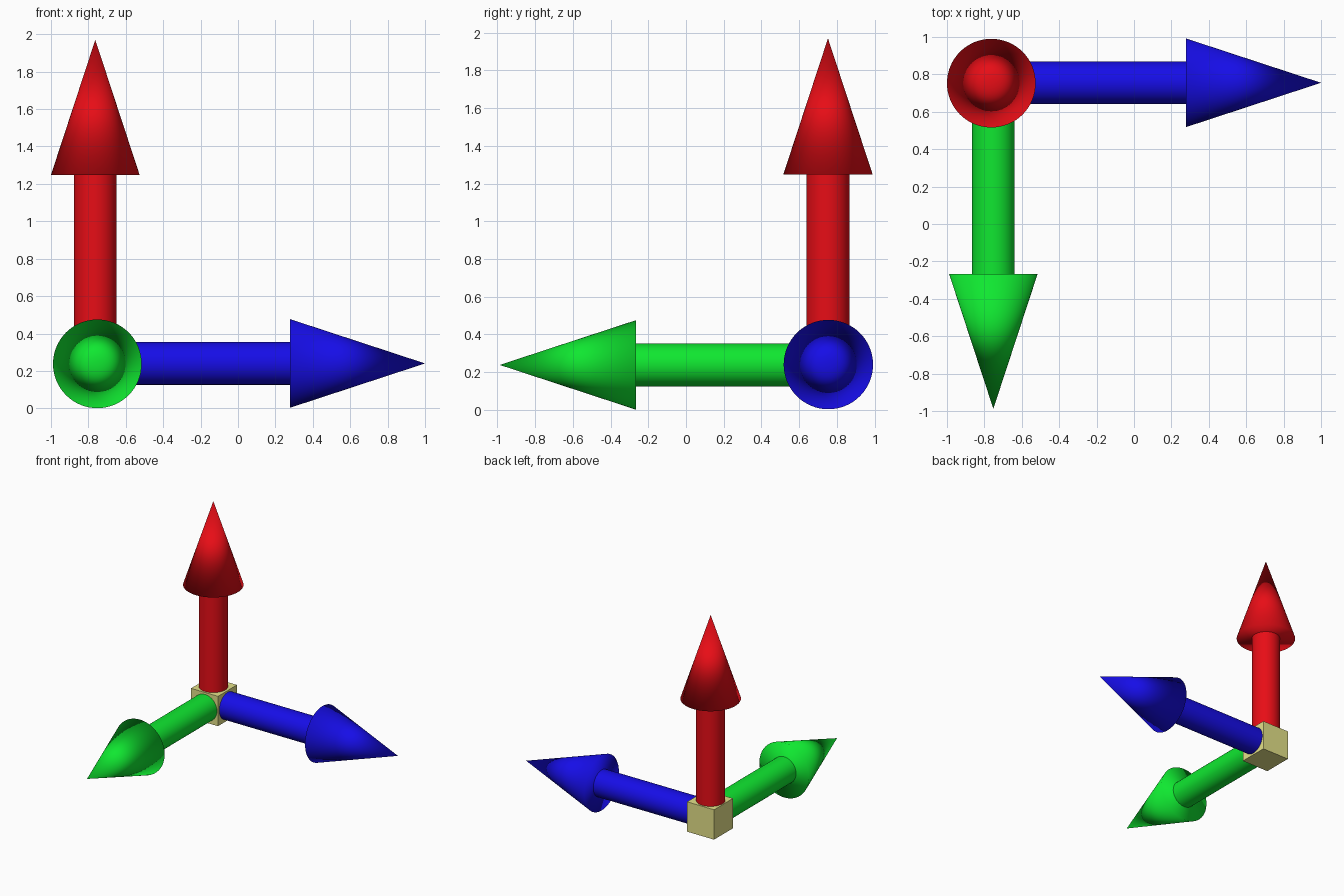
import bpy
import math
from mathutils import Vector

if "Cube" in bpy.data.objects:
    bpy.data.objects.remove(bpy.data.objects["Cube"])

SIDES = 64
SHAFT_R, HEAD_R = 0.114, 0.237
HEAD_LEN = 0.722


def material(name, rgb):
    m = bpy.data.materials.new(name)
    m.diffuse_color = (*rgb, 1)
    m.use_nodes = True
    m.node_tree.nodes["Principled BSDF"].inputs["Base Color"].default_value = m.diffuse_color
    return m


def finish(name, mat):
    ob = bpy.context.object
    ob.name = name
    ob.data.materials.append(mat)
    return ob


def arrow(name, start, direction, length, mat):
    """Round shaft from the cube face plus a pointed head, total given length."""
    start, d = Vector(start), Vector(direction)
    rot = d.to_track_quat('Z', 'Y').to_euler()
    shaft_len = length - HEAD_LEN
    # shaft
    bpy.ops.mesh.primitive_cylinder_add(
        vertices=SIDES, radius=SHAFT_R, depth=shaft_len,
        location=start + d * shaft_len / 2, rotation=rot)
    finish(name + "_shaft", mat)
    bpy.ops.object.shade_smooth_by_angle(angle=math.radians(40))
    # head, smooth all over including the rim
    bpy.ops.mesh.primitive_cone_add(
        vertices=SIDES, radius1=HEAD_R, radius2=0, depth=HEAD_LEN,
        location=start + d * (shaft_len + HEAD_LEN / 2), rotation=rot)
    finish(name + "_head", mat)
    bpy.ops.object.shade_smooth()


# corner cube where the three arrows meet
CX, CY, CZ, HALF = -0.757, 0.753, 0.24, 0.129
bpy.ops.mesh.primitive_cube_add(size=2 * HALF, location=(CX, CY, CZ))
finish("corner_cube", material("tan", (0.78, 0.76, 0.25)))

# three axis arrows, each starting on a cube face
arrow("up_arrow", (-0.763, 0.753, CZ + HALF), (0, 0, 1),
      1.97 - CZ - HALF, material("red", (0.8, 0.004, 0.008)))
arrow("right_arrow", (CX + HALF, 0.755, CZ), (1, 0, 0),
      1.0 - CX - HALF, material("blue", (0.008, 0.004, 0.8)))
arrow("front_arrow", (-0.752, CY - HALF, 0.238), (0, -1, 0),
      CY - HALF + 0.988, material("green", (0.005, 0.8, 0.03)))
